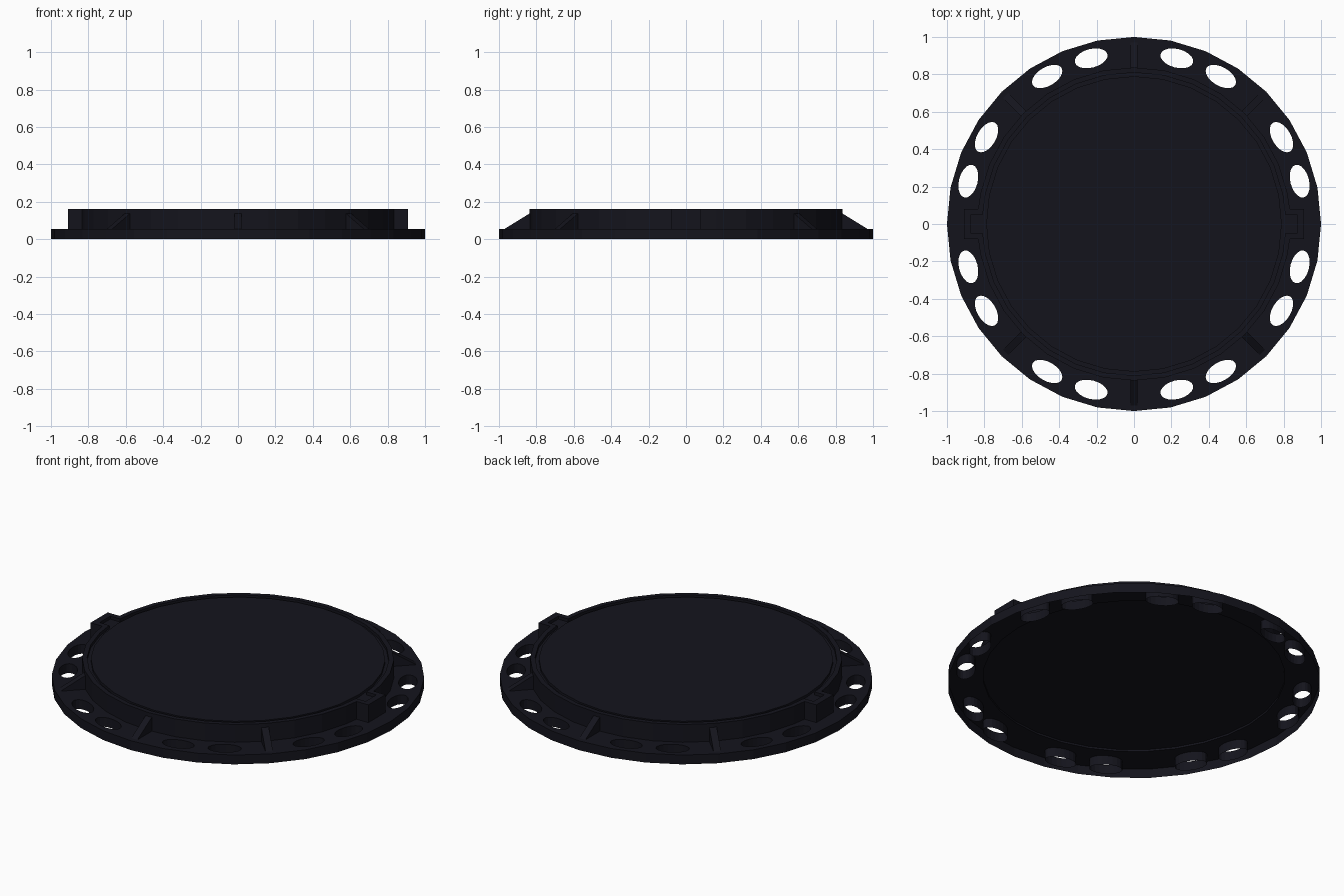
import bpy, bmesh
from math import cos, sin, radians, pi, sqrt
from mathutils import Matrix

if "Cube" in bpy.data.objects:
    bpy.data.objects.remove(bpy.data.objects["Cube"])

SIDES = 32
Z_FLANGE, Z_TOP, Z_GROOVE, Z_LID, Z_UNDER = 0.055, 0.16, 0.142, 0.157, 0.066

mat = bpy.data.materials.new("dark_iron")
mat.diffuse_color = (0.007, 0.007, 0.012, 1)
mat.use_nodes = True
mat.node_tree.nodes["Principled BSDF"].inputs["Base Color"].default_value = mat.diffuse_color


def finish(name, bm):
    mesh = bpy.data.meshes.new(name)
    bm.to_mesh(mesh)
    bm.free()
    mesh.materials.append(mat)
    obj = bpy.data.objects.new(name, mesh)
    bpy.context.collection.objects.link(obj)
    return obj


def circle(r):
    return [(r * cos(2 * pi * i / SIDES), r * sin(2 * pi * i / SIDES)) for i in range(SIDES)]


def keyed_circle(r, tip, half):
    """Circle with a square lug on the +x and -x sides."""
    pts = circle(r)
    x = sqrt(r * r - half * half)
    right = [(x, -half), (tip, -half), (tip, half), (x, half)]
    left = [(-a, -b) for a, b in right]
    n = SIDES // 2
    return right + pts[1:n] + left + pts[n + 1:]


def slot(angle, r=0.915, a=0.09, b=0.05, n=20):
    """Oval hole, long axis along the rim."""
    c, s = cos(angle), sin(angle)
    pts = []
    for i in range(n):
        t = 2 * pi * i / n
        u, v = r + b * cos(t), a * sin(t)
        pts.append((u * c - v * s, u * s + v * c))
    return pts


def sheet(name, z, outer, z_outer, holes=()):
    """Filled flat outline at z with holes; each edge drops or rises to its own height."""
    bm = bmesh.new()
    edges, loops = [], []
    for pts, z_end in [(outer, z_outer)] + [(h[::-1], ze) for h, ze in holes]:
        vs = [bm.verts.new((x, y, z)) for x, y in pts]
        edges += [bm.edges.new((vs[i - 1], vs[i])) for i in range(len(vs))]
        loops.append((vs, z_end))
    bmesh.ops.triangle_fill(bm, edges=edges, use_beauty=True, normal=(0, 0, 1))
    for f in bm.faces:
        f.normal_update()
        if f.normal.z < 0:
            f.normal_flip()
    for vs, z_end in loops:
        if z_end is None:
            continue
        low = [bm.verts.new((v.co.x, v.co.y, z_end)) for v in vs]
        for i in range(len(vs)):
            bm.faces.new((vs[i - 1], low[i - 1], low[i], vs[i]))
    return finish(name, bm)


# Open-bottomed flange with paired oval holes in each quadrant
holes = [(slot(radians(q + a)), 0) for q in (0, 90, 180, 270) for a in (14.5, 30.5, 59.5, 75.5)]
sheet("flange", Z_FLANGE, circle(1.0), 0, holes + [(circle(0.81), Z_UNDER)])

# Raised rim with side lugs, and the recess inside it
recess = keyed_circle(0.81, 0.872, 0.05)
sheet("raised_rim", Z_TOP, keyed_circle(0.837, 0.91, 0.08), Z_FLANGE, [(recess, Z_GROOVE)])
sheet("recess_floor", Z_GROOVE, recess, None)

# Lid plate and its underside
sheet("lid", Z_LID, circle(0.79), Z_GROOVE)
sheet("lid_underside", Z_UNDER, circle(0.81), None)

# Sloping gussets around the rim, skipping the lugs
for i, deg in enumerate((45, 90, 135, 225, 270, 315)):
    bm = bmesh.new()
    profile = [(0.82, Z_FLANGE), (0.97, Z_FLANGE), (0.835, 0.138), (0.82, 0.138)]
    face = bm.faces.new([bm.verts.new((x, 0.02, z)) for x, z in profile])
    ext = bmesh.ops.extrude_face_region(bm, geom=[face], use_keep_orig=True)
    moved = [g for g in ext["geom"] if isinstance(g, bmesh.types.BMVert)]
    bmesh.ops.translate(bm, verts=moved, vec=(0, -0.04, 0))
    bmesh.ops.recalc_face_normals(bm, faces=bm.faces)
    bm.transform(Matrix.Rotation(radians(deg), 4, 'Z'))
    finish(f"gusset_{i + 1}", bm)
